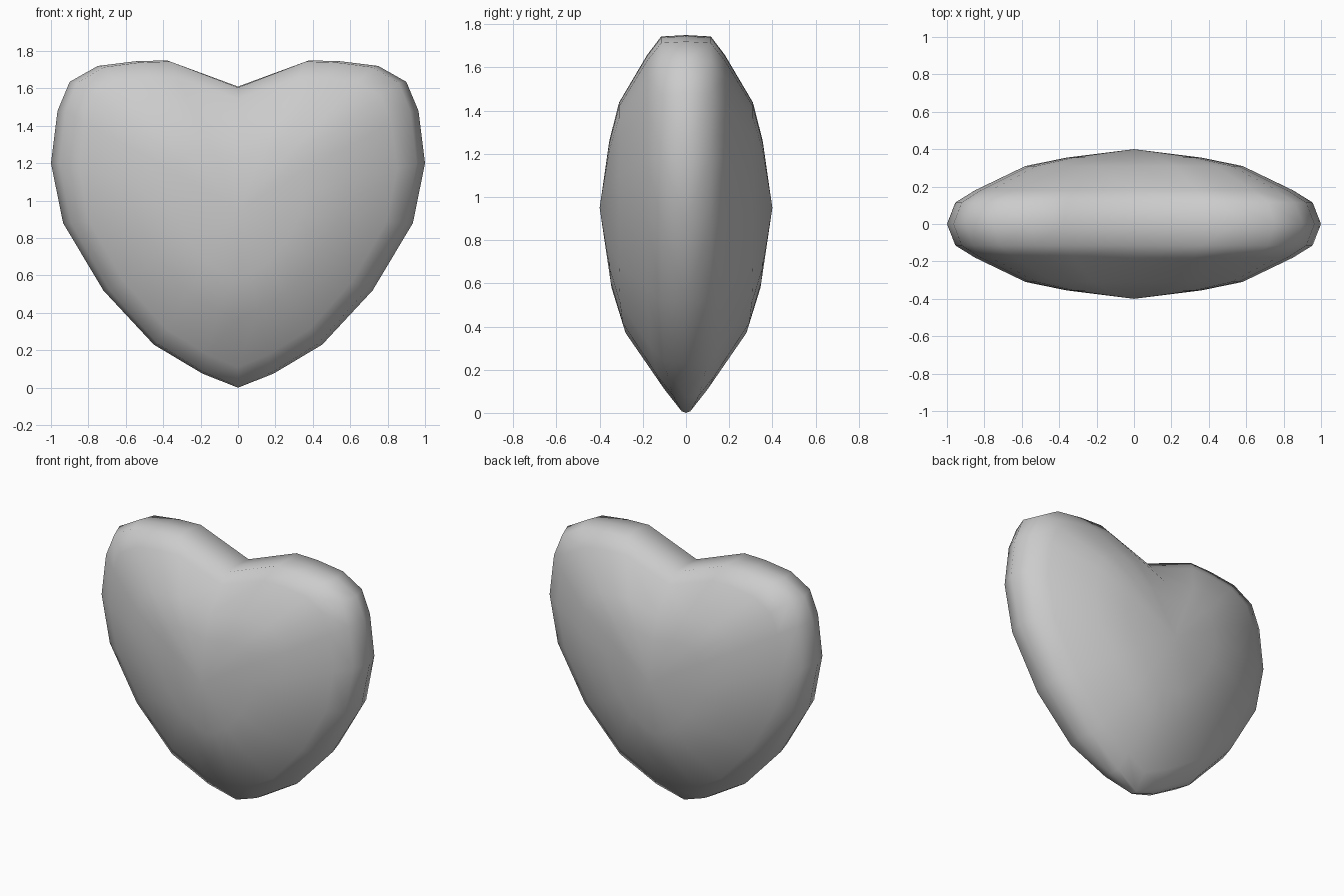
import bpy, bmesh

if "Cube" in bpy.data.objects:
    bpy.data.objects.remove(bpy.data.objects["Cube"])

# Half outline of the heart: tip, round the side, to the cleft (x, z)
half = [(0, 0), (0.19, 0.075), (0.45, 0.23), (0.72, 0.52), (0.935, 0.88), (1, 1.2),
        (0.965, 1.48), (0.9, 1.635), (0.75, 1.72), (0.55, 1.745), (0.38, 1.75), (0, 1.61)]
n = len(half)
outline = half + [(-x, z) for x, z in half[-2:0:-1]]
CZ = 0.95

# Rings from rim to middle: x scale, z scale, half depth, half depth at the tip, cleft fill
rings = [(0.955, 0.992, 0.115, 0.02, 0.0), (0.85, 0.885, 0.18, 0.10, 0.01),
         (0.58, 0.61, 0.31, 0.28, 0.03), (0.36, 0.39, 0.355, 0.345, 0.02)]

bm = bmesh.new()


def ring(sx, sz, depth, tip, fill, side):
    verts = []
    for x, z in outline:
        d = depth
        if z < 0.3:                       # thin out toward the tip
            d = tip + (depth - tip) * (z / 0.3) ** 0.6
        up = fill if x == 0 and z > 1 else 0
        verts.append(bm.verts.new((x * sx, side * d, CZ + (z - CZ) * sz + up)))
    return verts


def bridge(a, b):
    for i in range(len(a)):
        j = (i + 1) % len(a)
        bm.faces.new((a[i], a[j], b[j], b[i]))


# Front and back shells share the rim
rim = [bm.verts.new((x, 0, z)) for x, z in outline]
for side in (-1, 1):
    prev = rim
    for r in rings:
        cur = ring(*r, side)
        bridge(prev, cur)
        prev = cur
    mid = bm.verts.new((0, side * 0.4, CZ))
    for i in range(len(prev)):
        bm.faces.new((prev[i], prev[(i + 1) % len(prev)], mid))

bmesh.ops.recalc_face_normals(bm, faces=bm.faces)
for f in bm.faces:
    f.smooth = True
mesh = bpy.data.meshes.new("heart")
bm.to_mesh(mesh)
bm.free()
bpy.context.collection.objects.link(bpy.data.objects.new("heart", mesh))
